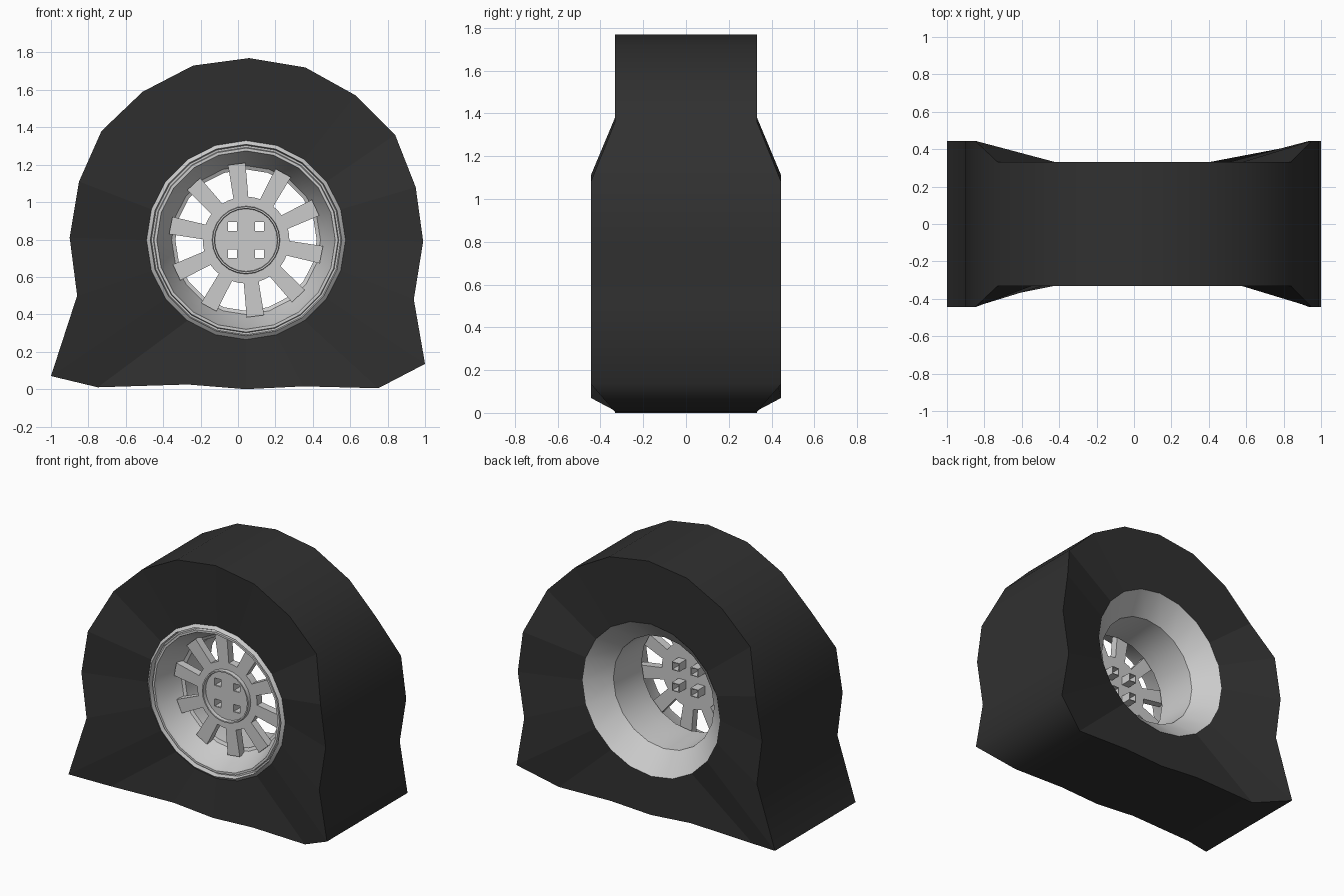
import bpy, bmesh
from math import sin, cos, pi, radians

if "Cube" in bpy.data.objects:
    bpy.data.objects.remove(bpy.data.objects["Cube"])

N = 20                      # sides of tyre and rim
CX, CZ = 0.043, 0.797       # wheel axle position


def add_mesh(name, bm, colour=None, smooth=30):
    bmesh.ops.remove_doubles(bm, verts=bm.verts, dist=0.0001)
    bmesh.ops.recalc_face_normals(bm, faces=bm.faces)
    me = bpy.data.meshes.new(name)
    bm.to_mesh(me)
    bm.free()
    ob = bpy.data.objects.new(name, me)
    bpy.context.collection.objects.link(ob)
    if colour:
        mat = bpy.data.materials.new(name + "_material")
        mat.diffuse_color = colour
        mat.use_nodes = True
        mat.node_tree.nodes["Principled BSDF"].inputs["Base Color"].default_value = mat.diffuse_color
        me.materials.append(mat)
    bpy.ops.object.select_all(action='DESELECT')
    ob.select_set(True)
    bpy.context.view_layer.objects.active = ob
    bpy.ops.object.shade_smooth_by_angle(angle=radians(smooth))
    return ob


def bridge(bm, rings, closed=False):
    loops = [[bm.verts.new(p) for p in r] for r in rings]
    pairs = list(zip(loops, loops[1:]))
    if closed:
        pairs.append((loops[-1], loops[0]))
    for a, b in pairs:
        n = len(a)
        for i in range(n):
            bm.faces.new((a[i], a[(i + 1) % n], b[(i + 1) % n], b[i]))


def circle(r, y, n=N):
    # starts at the top and runs clockwise seen from the front
    return [(CX + r * sin(2 * pi * i / n), y, CZ + r * cos(2 * pi * i / n)) for i in range(n)]


def lathe(name, profile, n=N, closed=False):
    bm = bmesh.new()
    bridge(bm, [circle(r, y, n) for r, y in profile], closed)
    return add_mesh(name, bm)


def plate(name, outlines, y0, y1):
    # flat filled outlines (inner ones become holes), thickened from y0 to y1
    cu = bpy.data.curves.new(name, 'CURVE')
    cu.dimensions = '2D'
    cu.fill_mode = 'BOTH'
    cu.extrude = (y1 - y0) / 2
    for pts in outlines:
        sp = cu.splines.new('POLY')
        sp.points.add(len(pts) - 1)
        for p, (x, z) in zip(sp.points, pts):
            p.co = (x, z, 0, 1)
        sp.use_cyclic_u = True
    tmp = bpy.data.objects.new(name + "_outline", cu)
    bpy.context.collection.objects.link(tmp)
    dg = bpy.context.evaluated_depsgraph_get()
    me = bpy.data.meshes.new_from_object(tmp.evaluated_get(dg))
    bm = bmesh.new()
    bm.from_mesh(me)
    bpy.data.objects.remove(tmp)
    bpy.data.meshes.remove(me)
    for v in bm.verts:
        x, z, d = v.co
        v.co = (CX + x, (y0 + y1) / 2 - d, CZ + z)
    return add_mesh(name, bm)


def square(cx, cz, h):
    return [(cx - h, cz - h), (cx + h, cz - h), (cx + h, cz + h), (cx - h, cz + h)]


# Flat tyre: sagging outline from the top clockwise, bulging at the low sides
outline = [(.06, 1.77), (.36, 1.72), (.63, 1.57), (.84, 1.36), (.95, 1.08),
           (.99, .79), (.94, .48), (1.0, .135), (.75, .005), (.35, .015),
           (.04, 0), (-.27, .025), (-.75, .01), (-1.0, .07), (-.86, .5),
           (-.9, .81), (-.85, 1.11), (-.73, 1.38), (-.51, 1.59), (-.24, 1.73)]
bulged = {4, 5, 6, 7, 13, 14, 15, 16}


def tyre_ring(side):
    return [(x, side * (.445 if i in bulged else .332), z) for i, (x, z) in enumerate(outline)]


bm = bmesh.new()
bridge(bm, [circle(.532, -.3), tyre_ring(-1), tyre_ring(1), circle(.532, .322)])
tyre = add_mesh("tyre", bm, (.03, .03, .03, 1), 85)
for f in tyre.data.polygons:            # faceted sidewalls, smooth tread
    f.use_smooth = abs(f.center.y) < .1

# Rim: front lip with groove, dish, inner barrel and flared back
lathe("rim", [(.532, -.3), (.512, -.318), (.506, -.285), (.496, -.285),
              (.492, -.305), (.477, -.305), (.471, -.28), (.398, -.12), (.378, -.11),
              (.378, -.02), (.39, .185), (.532, .322)])

# Spoke plate with ten spokes and four square bolt holes
holes = [(sx * .073, sz * .073) for sx in (-1, 1) for sz in (-1, 1)]
star = []
for k in range(10):
    a = radians(97 + 36 * k)
    u, v = (cos(a), sin(a)), (-sin(a), cos(a))
    for r, w in ((.228, -.04), (.41, -.047), (.41, .047), (.228, .04)):
        star.append((r * u[0] + w * v[0], r * u[1] + w * v[1]))
    b = a + radians(18)
    star.append((.232 * cos(b), .232 * sin(b)))
plate("spokes", [star] + [square(x, z, .026) for x, z in holes], -.18, -.125)

# Raised ring around the hub
lathe("hub_ring", [(.182, -.178), (.179, -.205), (.17, -.205), (.167, -.178)], 24, True)

# Square bolt sleeves behind the hub
for i, (x, z) in enumerate(holes):
    plate("bolt_sleeve_%d" % (i + 1), [square(x, z, .029), square(x, z, .024)], -.175, -.05)
